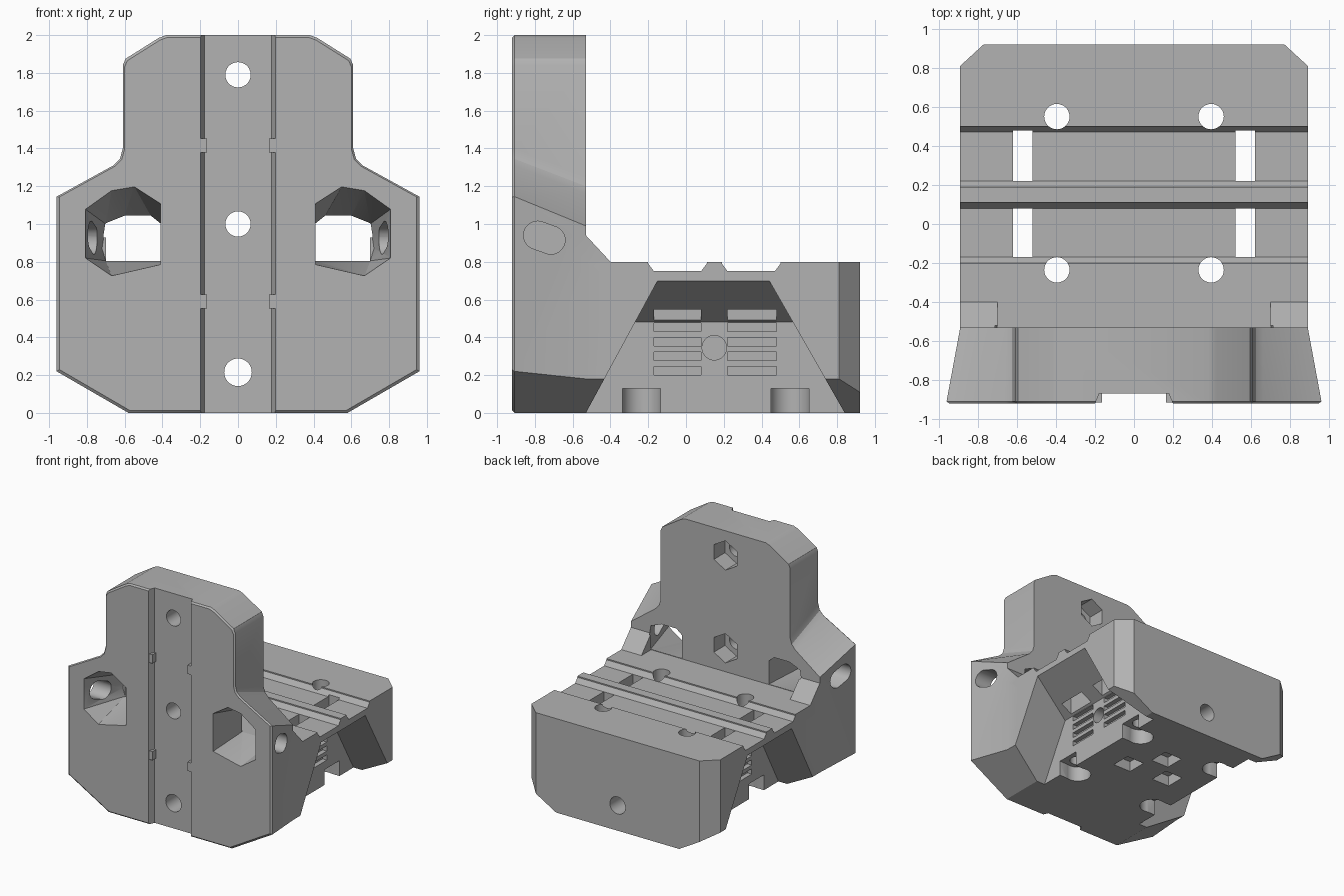
import bpy, bmesh, math
from mathutils import Vector

cube = bpy.data.objects.get("Cube")
if cube:
    bpy.data.objects.remove(cube)

grey = bpy.data.materials.new("plain grey")
grey.use_nodes = True
colour = (0.45, 0.45, 0.45, 1)
grey.diffuse_color = colour
grey.node_tree.nodes["Principled BSDF"].inputs["Base Color"].default_value = colour


def make_object(name, bm):
    bmesh.ops.recalc_face_normals(bm, faces=bm.faces)
    mesh = bpy.data.meshes.new(name)
    bm.to_mesh(mesh)
    bm.free()
    mesh.materials.append(grey)
    ob = bpy.data.objects.new(name, mesh)
    bpy.context.scene.collection.objects.link(ob)
    return ob


def loft(name, rings):
    """Skin a list of equal-length point rings and cap both ends."""
    bm = bmesh.new()
    loops = [[bm.verts.new(p) for p in ring] for ring in rings]
    n = len(loops[0])
    for a, b in zip(loops, loops[1:]):
        for i in range(n):
            j = (i + 1) % n
            bm.faces.new((a[i], a[j], b[j], b[i]))
    bm.faces.new(loops[0])
    bm.faces.new(loops[-1])
    return make_object(name, bm)


def place(axis, p, t):
    """Put a 2D point on the plane at t along the given axis."""
    return {"x": (t, p[0], p[1]), "y": (p[0], t, p[1]), "z": (p[0], p[1], t)}[axis]


def prism(name, axis, pts, lo, hi):
    return loft(name, [[place(axis, p, t) for p in pts] for t in (lo, hi)])


def box(name, x, y, z):
    return prism(name, "z", [(x[0], y[0]), (x[1], y[0]), (x[1], y[1]), (x[0], y[1])], *z)


def circle(u, v, r, n=28, start=0.0):
    return [(u + r * math.cos(start + math.tau * i / n),
             v + r * math.sin(start + math.tau * i / n)) for i in range(n)]


def hull(name, pts):
    bm = bmesh.new()
    for p in pts:
        bm.verts.new(p)
    bmesh.ops.convex_hull(bm, input=bm.verts)
    bmesh.ops.dissolve_limit(bm, angle_limit=0.005, verts=bm.verts, edges=bm.edges)
    return make_object(name, bm)


def mirrored(half):
    return half + [(-x, z) for x, z in reversed(half)]


def combine(target, other, operation):
    mod = target.modifiers.new("combine", "BOOLEAN")
    mod.operation = operation
    mod.solver = "EXACT"
    mod.object = other
    bpy.context.view_layer.objects.active = target
    bpy.ops.object.modifier_apply(modifier=mod.name)
    bpy.data.objects.remove(other)


def cut(other):
    combine(carriage, other, "DIFFERENCE")


# Upright plate, tapering towards the rear, with a fine front chamfer
neck = [(.61, 1.84), (.595, 1.875), (.42, 1.985), (.38, 2)]
front = mirrored([(.58, 0), (.96, .22), (.96, 1.145), (.66, 1.31), (.625, 1.345), (.61, 1.4)] + neck)
back = mirrored([(.58, 0), (.89, .18), (.89, .99), (.66, 1.16), (.625, 1.2), (.61, 1.25)] + neck)
inset = [(x * .985, 1 + (z - 1) * .988) for x, z in front]
carriage = loft("carriage", [[place("y", p, y) for p in ring]
                             for ring, y in ((inset, -.92), (front, -.908), (back, -.53))])

# Rear block with chamfered corners
body = mirrored([(.58, 0), (.89, .18), (.89, .8)])
end = mirrored([(.58, 0), (.77, .11), (.77, .8)])
block = loft("block", [[place("y", p, y) for p in ring]
                       for ring, y in ((body, -.56), (body, .81), (end, .92))])
combine(carriage, block, "UNION")

for s in (-1, 1):
    # Gusset between plate and block
    combine(carriage, prism("gusset", "x", [(-.57, .94), (-.53, .94), (-.4, .8), (-.4, .7), (-.57, .7)],
                            s * .7, s * .89), "UNION")
    # Side undercut with a sloping roof
    side = [(s * x, y, z) for x, top in ((.5, .48), (1.0, .76))
            for y, z in ((-.53 - .027, -.05), (-.53 + .543 * top, top),
                         (.84 - .571 * top, top), (.84 + .029, -.05))]
    cut(hull("undercut", side))

# Trapezoid channels across the top
for y0, y1 in ((-.17, .08), (.22, .47)):
    cut(prism("channel", "x", [(y0, .75), (y1, .75), (y1 + .03, .79), (y1 + .03, .9),
                               (y0 - .03, .9), (y0 - .03, .79)], -1.1, 1.1))

for s in (-1, 1):
    # Tie slots and side ribs
    for y0, y1 in ((-.17, .08), (.22, .48)):
        cut(box("tie_slot", sorted((s * .52, s * .62)), (y0, y1), (.42, .9)))
        for i in range(5):
            z = .2 + i * .077
            cut(box("rib_groove", sorted((s * .46, s * .51)), (y0, y1), (z, z + .045)))
    # Vertical screw holes with open counterbores
    for y in (-.235, .55):
        cut(prism("screw_hole", "z", circle(s * .395, y, .065), -.1, 1))
        cut(prism("counterbore", "z", circle(s * .395, y, .105), -.1, .13))
        cut(box("counterbore_mouth", sorted((s * .395, s * .55)), (y - .1, y + .1), (-.1, .13)))
    # Side sockets
    cut(prism("side_socket", "x", circle(.15, .345, .065), s * .35, s * .6))
    # Windows narrowing from front to back
    w_front = [(.41, .785), (.41, 1.11), (.55, 1.2), (.67, 1.18), (.81, 1.08), (.81, .82), (.67, .725)]
    w_back = [(.41, .805), (.41, 1.0), (.46, 1.04), (.6, 1.04), (.7, 1.0), (.72, .87), (.7, .805)]
    cut(hull("window", [(s * x, -.93, z) for x, z in w_front] + [(s * x, -.52, z) for x, z in w_back]))
    # Slanted oval holes from the flank into the window
    oval = [c for c in circle(-.785, .94, .075)] + [c for c in circle(-.715, .915, .075)]
    cut(hull("oval_hole", [place("x", p, s * t) for p in oval for t in (.7, 1.1)]))

# Front groove and its small tabs
cut(prism("front_groove", "z", [(-.212, -.95), (.212, -.95), (.178, -.868), (-.178, -.868)], -.1, 2.1))
for s in (-1, 1):
    for z in (.59, 1.415):
        combine(carriage, box("tab", sorted((s * .165, s * .23)), (-.915, -.85),
                              (z - .037, z + .037)), "UNION")

# Front-to-back holes and hexagonal nut recesses
cut(prism("lower_hole", "y", circle(0, .215, .073), -1, 1))
for z in (1.0, 1.79):
    cut(prism("plate_hole", "y", circle(0, z, .067), -1, -.4))
    cut(prism("nut_recess", "y", circle(0, z, .125, 6, math.pi / 6), -.68, -.45))

# Square pockets underneath
for x, y in ((.19, .16), (0, .41), (-.2, .18)):
    cut(box("pocket", (x - .085, x + .085), (y - .085, y + .085), (-.1, .09)))

# Smooth the rounded parts, keep edges crisp
bpy.ops.object.select_all(action="DESELECT")
carriage.select_set(True)
bpy.context.view_layer.objects.active = carriage
bpy.ops.object.shade_smooth_by_angle(angle=math.radians(25))
